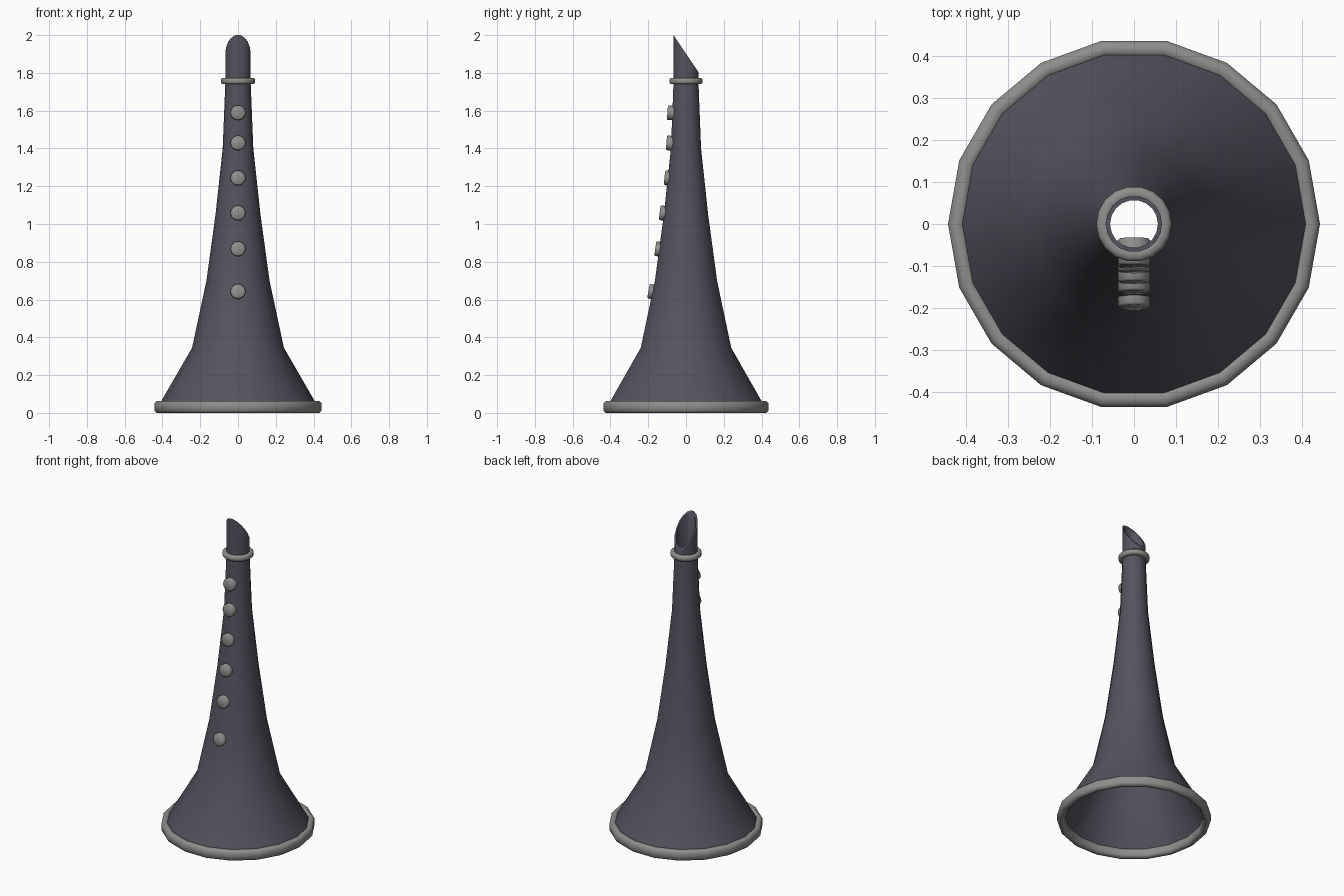
import bpy, bmesh, math
from mathutils import Vector

if "Cube" in bpy.data.objects:
    bpy.data.objects.remove(bpy.data.objects["Cube"])

SIDES = 18


def material(name, color):
    m = bpy.data.materials.new(name)
    m.diffuse_color = (*color, 1)
    m.use_nodes = True
    m.node_tree.nodes["Principled BSDF"].inputs["Base Color"].default_value = m.diffuse_color
    return m


DARK = material("dark_wood", (0.09, 0.085, 0.11))
METAL = material("metal", (0.27, 0.27, 0.26))


def finish(bm, name, mat, angle=35):
    bmesh.ops.recalc_face_normals(bm, faces=bm.faces)
    me = bpy.data.meshes.new(name)
    bm.to_mesh(me)
    bm.free()
    ob = bpy.data.objects.new(name, me)
    bpy.context.collection.objects.link(ob)
    me.materials.append(mat)
    bpy.context.view_layer.objects.active = ob
    ob.select_set(True)
    bpy.ops.object.shade_smooth_by_angle(angle=math.radians(angle))
    ob.select_set(False)
    return ob


def lathe(profile):
    """Revolve a closed (radius, z) loop around the z axis."""
    bm = bmesh.new()
    rings = []
    for r, z in profile:
        rings.append([bm.verts.new((r * math.cos(2 * math.pi * i / SIDES),
                                    r * math.sin(2 * math.pi * i / SIDES), z))
                      for i in range(SIDES)])
    for k, a in enumerate(rings):
        b = rings[(k + 1) % len(rings)]
        for i in range(SIDES):
            j = (i + 1) % SIDES
            bm.faces.new((a[i], a[j], b[j], b[i]))
    return bm


# hollow flared body with mouthpiece
outer = [(0.425, 0.03), (0.243, 0.345), (0.167, 0.70), (0.119, 1.05),
         (0.081, 1.40), (0.067, 1.75), (0.067, 2.0)]
inner = [(r - 0.01, z) for r, z in reversed(outer)]
bm = lathe(outer + inner)
# slanted mouthpiece cut, high at the front
for v in bm.verts:
    if v.co.z > 1.9:
        v.co.z = 1.902 - v.co.y * 1.485
finish(bm, "horn_body", DARK)


# rims with chamfered section
def rim(name, r0, r1, z0, z1, c):
    finish(lathe([(r0, z0 + c), (r0 + c, z0), (r1 - c, z0), (r1, z0 + c),
                  (r1, z1 - c), (r1 - c, z1), (r0 + c, z1), (r0, z1 - c)]),
           name, METAL, 50)


rim("bell_rim", 0.402, 0.443, 0.0, 0.063, 0.012)
rim("mouthpiece_rim", 0.058, 0.09, 1.74, 1.774, 0.008)

# finger buttons, tilted to follow the flare
buttons = [(1.59, -0.101, 4), (1.43, -0.107, 5), (1.245, -0.118, 6),
           (1.06, -0.144, 7), (0.87, -0.168, 8), (0.645, -0.206, 11)]
LENGTH = 0.064
for n, (z, y, tilt) in enumerate(buttons):
    t = math.radians(tilt)
    axis = Vector((0, -math.cos(t), math.sin(t)))
    bm = bmesh.new()
    bmesh.ops.create_cone(bm, cap_ends=True, segments=18, radius1=0.039,
                          radius2=0.039, depth=LENGTH)
    caps = [e for e in bm.edges if abs(e.verts[0].co.z - e.verts[1].co.z) < 1e-4]
    bmesh.ops.bevel(bm, geom=caps, offset=0.005, segments=1, affect='EDGES')
    ob = finish(bm, f"finger_button_{n + 1}", METAL, 50)
    ob.rotation_mode = 'QUATERNION'
    ob.rotation_quaternion = axis.to_track_quat('Z', 'Y')
    ob.location = Vector((0, y + 0.039 * math.sin(t), z)) - axis * LENGTH / 2
